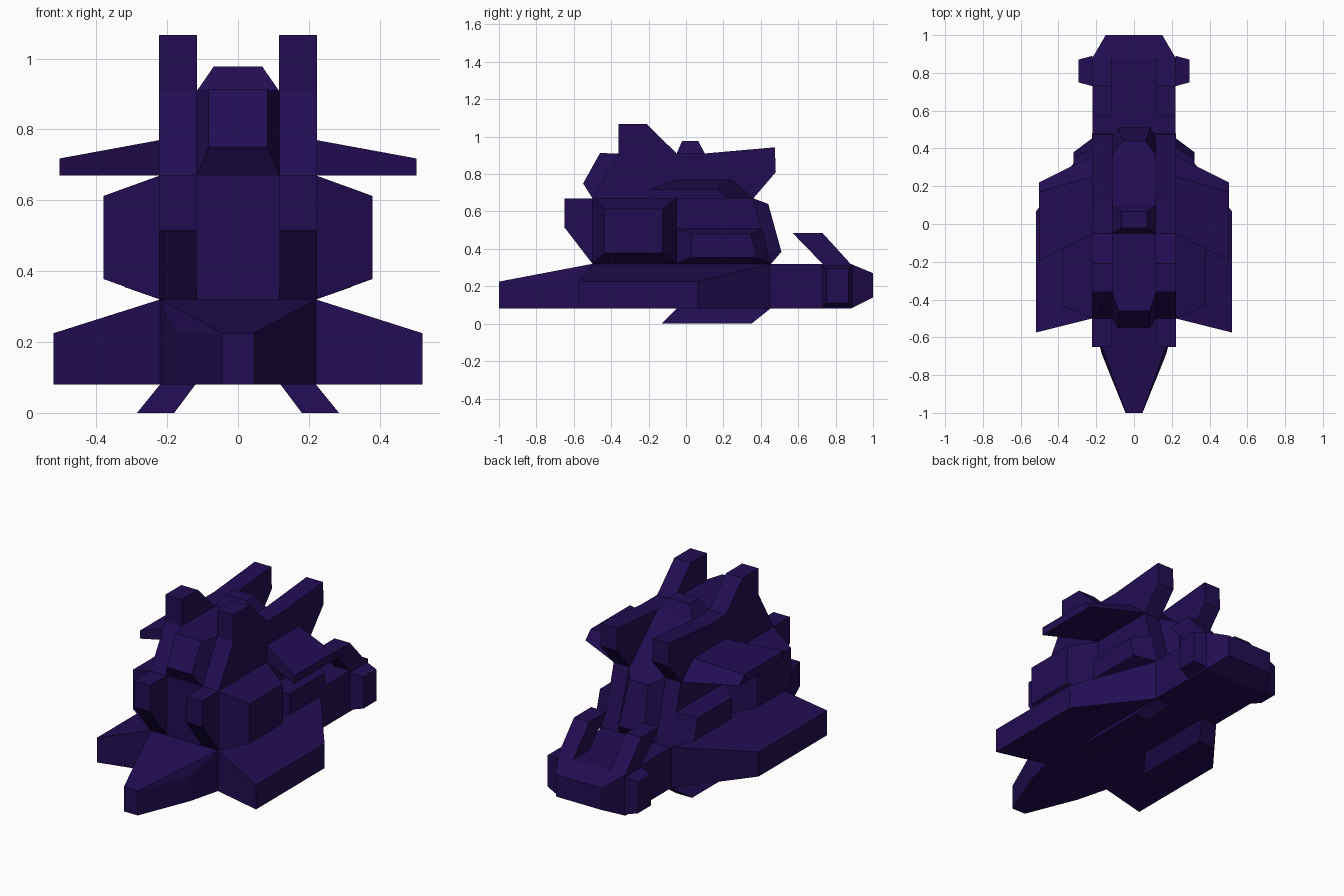
import bpy, bmesh

mat = bpy.data.materials.new("dark_violet")
mat.diffuse_color = (0.016, 0.004, 0.085, 1)


def loft(name, a, b, mirror=False):
    """Solid between two rings of 3D points, optionally mirrored across x = 0."""
    bm = bmesh.new()
    ra = [bm.verts.new(p) for p in a]
    rb = [bm.verts.new(p) for p in b]
    n = len(ra)
    bm.faces.new(ra)
    bm.faces.new(rb[::-1])
    for i in range(n):
        j = (i + 1) % n
        bm.faces.new((ra[j], ra[i], rb[i], rb[j]))
    return finish(name, bm, mirror)


def finish(name, bm, mirror=False):
    bmesh.ops.recalc_face_normals(bm, faces=bm.faces)
    me = bpy.data.meshes.new(name)
    bm.to_mesh(me)
    bm.free()
    me.materials.append(mat)
    ob = bpy.data.objects.new(name, me)
    bpy.context.collection.objects.link(ob)
    if mirror:
        m = ob.modifiers.new("mirror", 'MIRROR')
        m.use_mirror_merge = False
    return ob


def side(x, yz):
    return [(x, y, z) for y, z in yz]


def prism(name, yz, x0, x1, mirror=False):
    """Side profile extruded along x."""
    return loft(name, side(x0, yz), side(x1, yz), mirror)


def rect(y0, y1, z0, z1):
    return [(y0, z0), (y1, z0), (y1, z1), (y0, z1)]


def quad(w0, y0, z0, w1, y1, z1):
    """Symmetric ring: lower edge (half width, y, z), then upper edge."""
    return [(-w0, y0, z0), (w0, y0, z0), (w1, y1, z1), (-w1, y1, z1)]


# Lower hull with tapered tail
prism("lower_hull", rect(-0.5, 0.88, 0.08, 0.32), -0.22, 0.22)
loft("tail_cap", quad(0.22, 0.88, 0.08, 0.22, 0.88, 0.32),
     quad(0.15, 1.0, 0.14, 0.15, 1.0, 0.27))

# Pointed nose
bm = bmesh.new()
for w, y, z in ((0.22, -0.5, 0.32), (0.17, -0.69, 0.225), (0.045, -1.0, 0.225)):
    for s in (-1, 1):
        bm.verts.new((s * w, y, z))
        bm.verts.new((s * w, y, 0.08))
bmesh.ops.convex_hull(bm, input=bm.verts)
bmesh.ops.dissolve_limit(bm, angle_limit=0.01, verts=bm.verts, edges=bm.edges)
finish("nose", bm)

# Lower wings, tail pods, tail fins and skids
loft("lower_wing", side(0.22, rect(-0.5, 0.45, 0.08, 0.32)),
     side(0.52, rect(-0.575, 0.065, 0.08, 0.225)), True)
loft("tail_pod", side(0.22, rect(0.73, 0.89, 0.09, 0.31)),
     side(0.295, rect(0.75, 0.87, 0.11, 0.295)), True)
prism("tail_fin", [(0.73, 0.32), (0.88, 0.32), (0.73, 0.485), (0.57, 0.485)],
      0.12, 0.22, True)
loft("skid", [(0.12, -0.05, 0.08), (0.22, -0.05, 0.08), (0.22, 0.45, 0.08), (0.12, 0.45, 0.08)],
     [(0.18, -0.13, 0), (0.285, -0.13, 0), (0.285, 0.35, 0), (0.18, 0.35, 0)], True)

# Middle deck with front buttresses and rear cap
prism("middle_deck", [(-0.5, 0.32), (0.455, 0.32), (0.36, 0.67), (-0.5, 0.67)], -0.22, 0.22)
prism("front_buttress", [(-0.5, 0.32), (-0.5, 0.67), (-0.65, 0.67), (-0.65, 0.515)],
      0.117, 0.223, True)
loft("rear_cap", quad(0.12, 0.455, 0.32, 0.12, 0.36, 0.67),
     quad(0.085, 0.51, 0.385, 0.06, 0.44, 0.64))

# Side pods of the middle deck
loft("front_side_pod", side(0.22, rect(-0.5, -0.05, 0.32, 0.67)),
     side(0.38, rect(-0.435, -0.125, 0.378, 0.612)), True)
loft("rear_side_pod", side(0.22, [(-0.05, 0.32), (0.455, 0.32), (0.405, 0.51), (-0.05, 0.51)]),
     side(0.32, [(0.03, 0.355), (0.38, 0.355), (0.345, 0.48), (0.03, 0.48)]), True)

# Upper deck: centre block, bevelled front cap, top hatch
prism("upper_deck", [(-0.5, 0.67), (0.36, 0.67), (0.1, 0.91), (-0.36, 0.91)], -0.117, 0.117)
loft("front_cap", quad(0.117, -0.5, 0.67, 0.117, -0.36, 0.91),
     quad(0.083, -0.55, 0.75, 0.083, -0.46, 0.912))
loft("top_hatch", [(-0.115, -0.05, 0.91), (0.115, -0.05, 0.91), (0.115, 0.1, 0.91), (-0.115, 0.1, 0.91)],
     [(-0.068, -0.02, 0.978), (0.068, -0.02, 0.978), (0.068, 0.065, 0.978), (-0.068, 0.065, 0.978)])

# Side towers with tall front horns and raised rear ends
prism("side_tower", [(-0.5, 0.67), (-0.36, 0.91), (-0.36, 1.067), (-0.21, 1.067), (-0.05, 0.91),
                     (0.1, 0.91), (0.475, 0.943), (0.48, 0.81), (0.36, 0.67)], 0.115, 0.223, True)

# Upper wings
loft("upper_wing", side(0.22, [(-0.05, 0.67), (0.36, 0.67), (0.25, 0.77), (-0.05, 0.77)]),
     side(0.503, [(-0.195, 0.67), (0.22, 0.67), (0.17, 0.718), (-0.195, 0.718)]), True)
